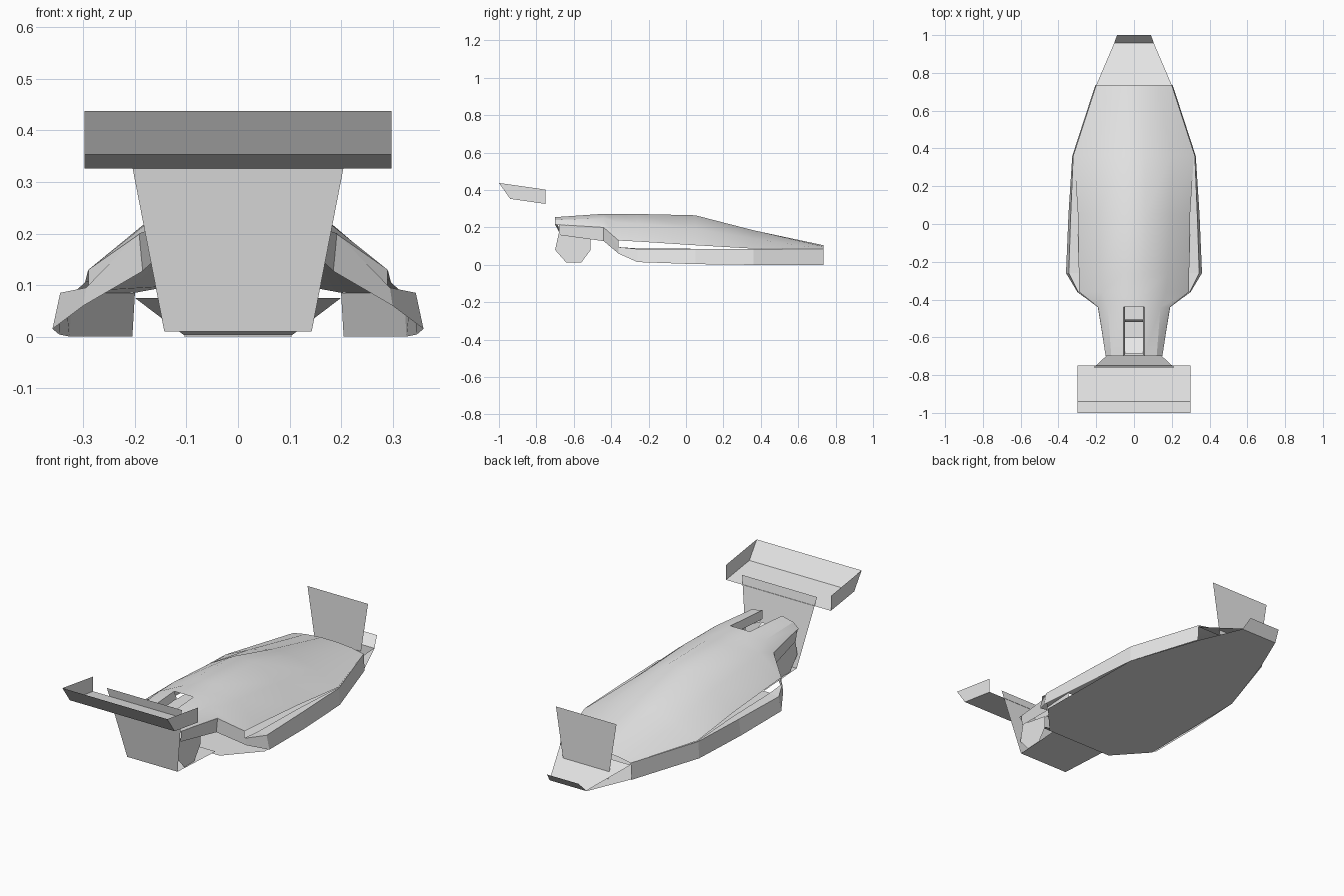
import bpy

cube = bpy.data.objects.get("Cube")
if cube:
    bpy.data.objects.remove(cube, do_unlink=True)

grey = bpy.data.materials.new("light_grey")
grey.use_nodes = True
grey.diffuse_color = (0.8, 0.8, 0.8, 1)
grey.node_tree.nodes["Principled BSDF"].inputs["Base Color"].default_value = (0.8, 0.8, 0.8, 1)


def build(name, verts, faces, smooth=False):
    mesh = bpy.data.meshes.new(name)
    mesh.from_pydata(verts, [], faces)
    mesh.materials.append(grey)
    ob = bpy.data.objects.new(name, mesh)
    bpy.context.collection.objects.link(ob)
    if smooth:
        bpy.ops.object.select_all(action="DESELECT")
        ob.select_set(True)
        bpy.context.view_layer.objects.active = ob
        bpy.ops.object.shade_smooth_by_angle(angle=0.5)
    return ob


def loft(name, rows, skip=lambda i, j: False, smooth=False):
    """Skin a grid of rows of points, leaving out the skipped cells."""
    n = len(rows[0])
    faces = [(i * n + j, i * n + j + 1, (i + 1) * n + j + 1, (i + 1) * n + j)
             for i in range(len(rows) - 1) for j in range(n - 1) if not skip(i, j)]
    return build(name, [p for row in rows for p in row], faces, smooth)


def band(name, stations):
    """Sheet across the car through (half width, y, z) stations."""
    return loft(name, [[(-x, y, z), (x, y, z)] for x, y, z in stations])


def side_name(s, part):
    return ("left_" if s > 0 else "right_") + part


# Upper cover: y, then edge, shoulder and spine as (x, z)
cover = [
    (-0.70, (0.15, 0.215), (0.12, 0.24), (0.055, 0.255)),
    (-0.44, (0.19, 0.20), (0.14, 0.25), (0.055, 0.273)),
    (-0.36, (0.29, 0.13), (0.17, 0.225), (0.055, 0.273)),
    (-0.26, (0.292, 0.125), (0.18, 0.22), (0.058, 0.272)),
    (0.05, (0.297, 0.105), (0.19, 0.195), (0.06, 0.265)),
    (0.36, (0.317, 0.087), (0.20, 0.14), (0.055, 0.185)),
    (0.735, (0.20, 0.085), (0.13, 0.098), (0.04, 0.105)),
]
rows = []
for y, *half in cover:
    rows.append([(-x, y, z) for x, z in half] + [(x, y, z) for x, z in reversed(half)])
loft("upper_cover", rows, lambda i, j: i == 0 and j == 2, True)

# Side skirts: y, inner ledge, outer top and lower edge as (x, z)
skirt = [
    (-0.68, (0.15, 0.215), (0.152, 0.215), (0.15, 0.16)),
    (-0.44, (0.19, 0.20), (0.192, 0.20), (0.185, 0.127)),
    (-0.36, (0.29, 0.095), (0.295, 0.095), (0.30, 0.06)),
    (-0.26, (0.292, 0.088), (0.345, 0.085), (0.36, 0.015)),
    (0.05, (0.297, 0.086), (0.335, 0.085), (0.347, 0.004)),
    (0.36, (0.317, 0.086), (0.322, 0.085), (0.327, 0.0)),
    (0.735, (0.20, 0.085), (0.20, 0.085), (0.205, 0.0)),
]
for s in (1, -1):
    loft(side_name(s, "skirt"),
         [[(s * x, y, z) for x, z in pts] for y, *pts in skirt])
    # Front of the inlet, between cover edge and skirt
    build(side_name(s, "inlet_cheek"),
          [(s * 0.19, -0.44, 0.20), (s * 0.29, -0.36, 0.13), (s * 0.29, -0.36, 0.095)],
          [(0, 1, 2)])
    # Prong beside the slot: inner wall and tip
    loft(side_name(s, "slot_wall"),
         [[(s * 0.055, y, z), (s * 0.047, y + 0.01, z - 0.04)]
          for y, z in ((-0.70, 0.255), (-0.44, 0.273))])
    build(side_name(s, "prong_tip"),
          [(s * 0.055, -0.70, 0.255), (s * 0.12, -0.70, 0.24), (s * 0.15, -0.70, 0.215),
           (s * 0.145, -0.67, 0.16), (s * 0.055, -0.68, 0.20)], [(0, 1, 2, 3, 4)])
    # Upright plate under the front
    plate = [(-0.64, 0.012), (-0.56, 0.012), (-0.51, 0.08), (-0.51, 0.14), (-0.68, 0.17), (-0.70, 0.08)]
    build(side_name(s, "front_side_plate"),
          [(s * 0.143, y, z) for y, z in plate], [range(len(plate))])

# Cross bars in the slot
band("slot_back_bar", [(0.05, -0.52, 0.20), (0.05, -0.505, 0.225)])
band("slot_front_bar", [(0.05, -0.685, 0.20), (0.05, -0.60, 0.15)])

# Floors
half = [(0.19, -0.42), (0.335, -0.26), (0.327, 0.36), (0.20, 0.735), (0.105, 0.957)]
outline = [(x, y, 0.0) for x, y in half] + [(-x, y, 0.0) for x, y in reversed(half)]
build("main_floor", outline, [range(len(outline))])
band("front_floor", [(0.143, -0.695, 0.01), (0.16, -0.41, 0.01)])

# Tail deck with its turned-up lip
band("tail_deck", [(0.20, 0.735, 0.075), (0.105, 0.957, 0.003)])
band("tail_lip", [(0.105, 0.957, 0.0), (0.09, 1.0, 0.05)])

# Upright panels at both ends
band("front_panel", [(0.143, -0.695, 0.01), (0.213, -0.76, 0.37)])
band("tail_panel", [(0.126, 0.81, 0.012), (0.172, 0.81, 0.305)])

# Open-topped wing: two sheets and end plates
wing = [(-1.0, 0.438), (-0.94, 0.353), (-0.75, 0.326), (-0.75, 0.402)]
band("wing_sheets", [(0.298, y, z) for y, z in wing[:3]])
for s in (1, -1):
    build(side_name(s, "wing_end_plate"),
          [(s * 0.298, y, z) for y, z in wing], [(0, 1, 2, 3)])
